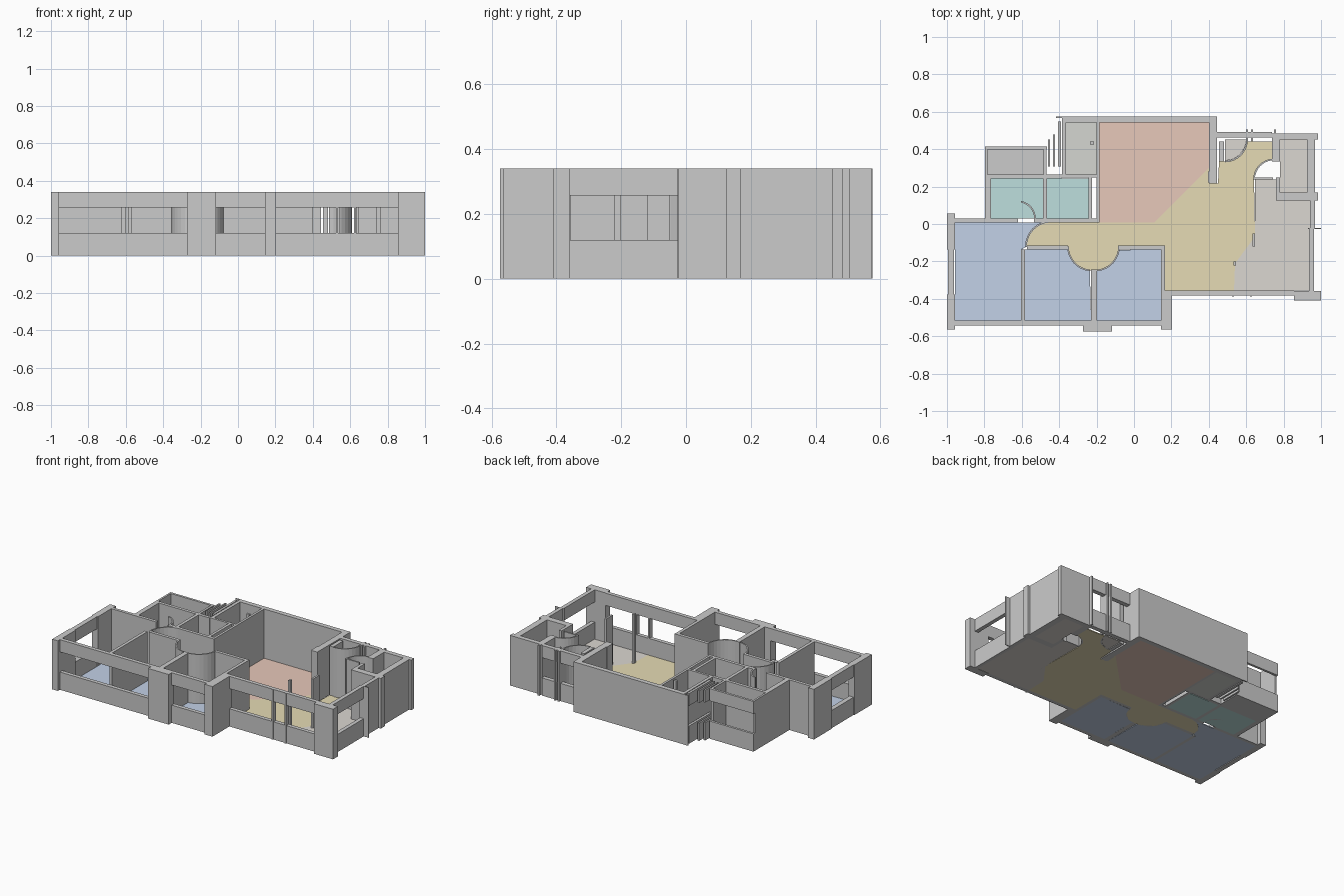
import bpy, bmesh, math

S = 187.0            # plan units per model unit
H = 0.34             # wall height
SILL, LINTEL = 0.12, 0.257
FLOOR = 0.006


def pt(x, y):
    return ((x - 1134) / S, (224.5 - y) / S)


def prism(bm, pts, z0, z1):
    """Closed vertical prism over a plan outline."""
    xy = [pt(*p) for p in pts]
    low = [bm.verts.new((x, y, z0)) for x, y in xy]
    top = [bm.verts.new((x, y, z1)) for x, y in xy]
    bm.faces.new(low[::-1])
    bm.faces.new(top)
    n = len(xy)
    for i in range(n):
        j = (i + 1) % n
        bm.faces.new((low[i], low[j], top[j], top[i]))


def finish(bm, name, color=None):
    bmesh.ops.recalc_face_normals(bm, faces=bm.faces)
    me = bpy.data.meshes.new(name)
    bm.to_mesh(me)
    bm.free()
    ob = bpy.data.objects.new(name, me)
    bpy.context.collection.objects.link(ob)
    if color:
        m = bpy.data.materials.get(color[0]) or bpy.data.materials.new(color[0])
        m.diffuse_color = (*color[1], 1)
        me.materials.append(m)


def rect(a, b, c, d):
    return [(a, b), (c, b), (c, d), (a, d)]


def walls(name, boxes, spans=((0, H),)):
    bm = bmesh.new()
    for b in boxes:
        for z0, z1 in spans:
            prism(bm, rect(*b), z0, z1)
    finish(bm, name)


def arc(cx, cy, r, a0, a1, n=8):
    """Points on a plan arc, angles in degrees, counter-clockwise from +x."""
    out = []
    for i in range(n + 1):
        a = math.radians(a0 + (a1 - a0) * i / n)
        out.append((cx + r * math.cos(a), cy - r * math.sin(a)))
    return out


def floor(name, pts, color):
    bm = bmesh.new()
    prism(bm, pts, 0, FLOOR)
    finish(bm, name, color)


# Thick outer walls and columns
walls("outer_columns", [
    (947, 214, 955, 250), (947, 295, 955, 330), (1083, 321, 1112, 332),
    (1161, 291, 1172, 330), (1294, 291.5, 1321, 301)])
walls("living_room_outer_walls", [
    (1062, 117, 1217, 123), (1209, 123, 1217, 184), (1056, 116.8, 1062, 118.5),
    (1062, 121, 1066, 178)])
walls("shaft_walls", [
    (1272, 134, 1318, 140), (1272, 140, 1280, 162), (1276, 178, 1280, 201),
    (1307, 140, 1315, 201), (1280, 193, 1307, 201), (1315, 193, 1318, 201),
    (1310, 201, 1315, 229), (1308, 228.5, 1321, 229.5)])

# Window bands: low sill wall plus lintel
walls("window_sills_and_lintels", [
    (948, 250, 954, 295), (955, 321, 1083, 326), (1112, 321, 1161, 326),
    (1172, 291, 1294, 296), (1309, 229.5, 1314, 291.5), (1217, 132.5, 1272, 138),
    (985, 147, 1047, 150), (1048, 140, 1050, 167), (1053, 135, 1055, 167),
    (1058, 122, 1061, 167)], ((0, SILL), (LINTEL, H)))

# Slim inner partitions
walls("bathroom_partitions", [
    (985, 150, 987.5, 175), (1043.5, 150, 1046.5, 175), (985, 175, 1062, 179),
    (985, 179, 991, 219), (1043, 179, 1047, 219), (1088.5, 178, 1092, 219),
    (955, 219, 1018, 223), (1034, 219, 1099.5, 223), (1066, 175, 1096.5, 178),
    (1096.5, 123, 1099.5, 219), (1090, 142, 1094, 145)])
walls("bedroom_partitions", [
    (1021, 250, 1025, 321), (1027, 246, 1068, 250), (1091, 270, 1097, 321),
    (1118, 246, 1165, 250), (1161, 250, 1165, 291)])
walls("entry_posts", [
    (1219, 142, 1224, 162), (1246, 130, 1248, 142), (1251, 130, 1253, 142),
    (1274, 130, 1276, 134), (1252.5, 234, 1255, 247), (1233.5, 262, 1236, 266),
    (1255, 178, 1273, 180), (1250, 291, 1252, 297), (1208, 172, 1210, 183),
    (1232, 291, 1234, 297)])

# Curved door-swing walls
bm = bmesh.new()
for cx, cy, r, a0, a1 in [
        (1051, 247, 25, 90, 180), (1092, 247, 24, 180, 265), (1095, 247, 24, 275, 360),
        (1018, 219, 17, 0, 80), (1225, 140, 22, 270, 360), (1274, 180, 20, 95, 180)]:
    prism(bm, arc(cx, cy, r + .8, a0, a1) + arc(cx, cy, r - .8, a1, a0), 0, H)
finish(bm, "door_swing_walls")

# Coloured room floors
BLUE = ("floor_blue", (0.54, 0.64, 0.80))
RED = ("floor_red", (0.80, 0.58, 0.49))
YELLOW = ("floor_yellow", (0.79, 0.71, 0.46))
TEAL = ("floor_teal", (0.51, 0.74, 0.73))
TAUPE = ("floor_taupe", (0.71, 0.68, 0.64))
GREY = ("floor_grey", (0.57, 0.57, 0.57))
MOSS = ("floor_moss", (0.66, 0.67, 0.64))

floor("left_bedroom_floor", [(955, 223), (1050, 223)] + arc(1051, 247, 24, 95, 180)
      + [(1021, 250), (1021, 321), (955, 321)], BLUE)
floor("middle_bedroom_floor", [(1025, 250), (1068, 250)] + arc(1092, 247, 24, 190, 265)
      + [(1091, 321), (1025, 321)], BLUE)
floor("right_bedroom_floor", [(1097, 321)] + arc(1095, 247, 24, 275, 352)
      + [(1161, 250), (1161, 321)], BLUE)
floor("living_floor", [(1099.5, 123), (1209, 123), (1209, 168), (1154, 223),
                       (1099.5, 223)], RED)
floor("hall_floor", [(1051, 223), (1154, 223), (1209, 168), (1209, 184), (1218, 184),
                     (1219, 162)] + arc(1225, 140, 22, 275, 355)
      + [(1272, 142), (1272, 160)] + arc(1274, 180, 20, 100, 180)
      + [(1255, 237), (1235, 264), (1234, 291), (1165, 291), (1165, 246), (1119, 246)]
      + arc(1095, 247, 24, 355, 275) + arc(1092, 247, 24, 265, 180)
      + [(1027, 246)] + arc(1051, 247, 24, 175, 95), YELLOW)
floor("kitchen_floor", [(1255, 180), (1276, 180), (1276, 201), (1310, 201), (1310, 291),
                        (1234, 291), (1235, 264), (1255, 237)], TAUPE)
floor("shaft_floor", rect(1280, 140, 1307, 193), TAUPE)
floor("entry_closet_floor", [(1225, 140)] + arc(1225, 140, 21, 270, 360), TAUPE)
floor("left_bathroom_floor", rect(991, 179, 1043, 219), TEAL)
floor("right_bathroom_floor", rect(1047, 179, 1088.5, 219), TEAL)
floor("balcony_floor", rect(987.5, 150, 1043.5, 175), GREY)
floor("utility_floor", rect(1066, 123, 1096.5, 175), MOSS)
